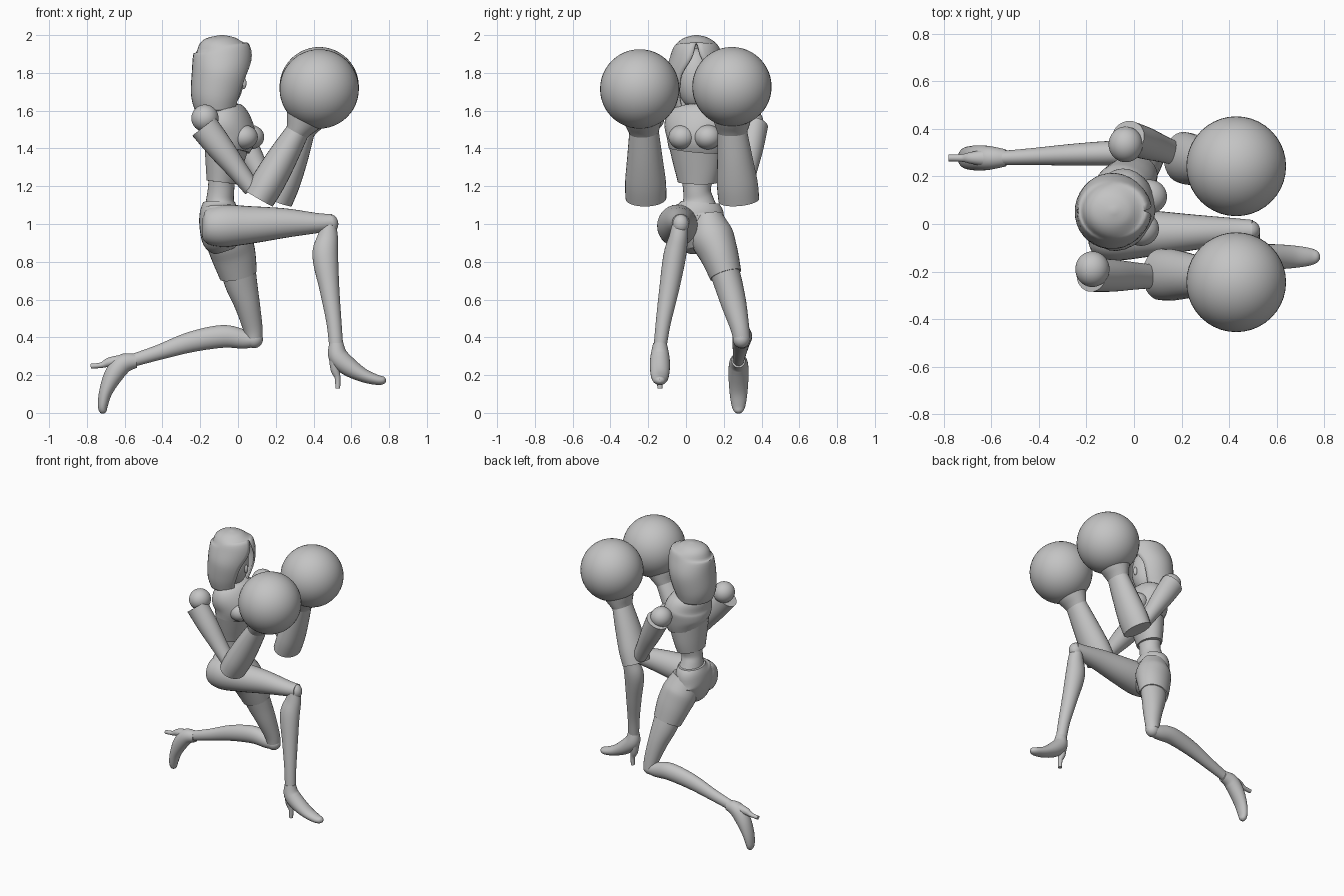
import bpy
import bmesh
from math import sin, cos, pi, radians
from mathutils import Vector, Matrix

if "Cube" in bpy.data.objects:
    bpy.data.objects.remove(bpy.data.objects["Cube"], do_unlink=True)

grey = bpy.data.materials.new("plain grey")
grey.use_nodes = True
grey.diffuse_color = (.55, .55, .55, 1)
grey.node_tree.nodes["Principled BSDF"].inputs["Base Color"].default_value = grey.diffuse_color

ACROSS = Vector((0, 1, 0))
CHEST_ACROSS = Vector((.25, .97, 0))


def finish(name, bm):
    """Turn a bmesh into a smooth-shaded, coloured object."""
    bmesh.ops.remove_doubles(bm, verts=bm.verts, dist=.0004)
    bmesh.ops.recalc_face_normals(bm, faces=bm.faces)
    mesh = bpy.data.meshes.new(name)
    bm.to_mesh(mesh)
    bm.free()
    mesh.materials.append(grey)
    obj = bpy.data.objects.new(name, mesh)
    bpy.context.collection.objects.link(obj)
    bpy.ops.object.select_all(action='DESELECT')
    obj.select_set(True)
    bpy.context.view_layer.objects.active = obj
    bpy.ops.object.shade_smooth_by_angle(angle=radians(40))
    return obj


def ball(name, centre, size):
    bm = bmesh.new()
    place = Matrix.Translation(centre) @ Matrix.Diagonal((*size, 1))
    bmesh.ops.create_uvsphere(bm, u_segments=40, v_segments=24, radius=1, matrix=place)
    return finish(name, bm)


def blend(rings, steps):
    """Catmull-Rom interpolation through the ring parameters."""
    out = []
    last = len(rings) - 1
    for i in range(last):
        p, q, r, s = (rings[max(0, min(last, i + k))] for k in (-1, 0, 1, 2))
        for j in range(steps):
            t = j / steps
            out.append([b + t * ((c - a) / 2 + t * (a - 2.5 * b + 2 * c - d / 2
                        + t * (1.5 * (b - c) + (d - a) / 2)))
                        for a, b, c, d in zip(p, q, r, s)])
    return out + [list(rings[-1])]


def loft(name, rings, across=ACROSS, steps=5, place=None, open_start=False, sides=28):
    """Skin ellipses: x, y, z, half width, half depth and optional front gap."""
    bm = bmesh.new()
    rows = blend(rings, steps)
    points = [Vector(r[:3]) for r in rows]
    loops = []
    for i, row in enumerate(rows):
        along = (points[min(i + 1, len(rows) - 1)] - points[max(i - 1, 0)]).normalized()
        u = (across - along * across.dot(along)).normalized()
        v = along.cross(u)
        gap = max(0, row[5]) if len(row) > 5 else 0
        loop = []
        for k in range(sides + 1):
            angle = -pi / 2 + gap + (2 * pi - 2 * gap) * k / sides
            loop.append(bm.verts.new(points[i] + u * row[3] * cos(angle) + v * row[4] * sin(angle)))
        loops.append(loop)
    for low, high in zip(loops, loops[1:]):
        for k in range(sides):
            bm.faces.new((low[k], low[k + 1], high[k + 1], high[k]))
    if not open_start:
        bm.faces.new(loops[0][:-1])
    bm.faces.new(loops[-1][:-1])
    if place:
        bm.transform(place)
    return finish(name, bm)


# Head: an open hood around a simple face
hood = loft("hood", [
    (-.11, .05, 1.6, .13, .115, .6), (-.11, .05, 1.68, .15, .14, .62),
    (-.09, .055, 1.8, .16, .155, .55), (-.08, .055, 1.9, .135, .155, .15),
    (-.085, .055, 1.95, .11, .125, 0), (-.085, .055, 1.985, .065, .075, 0),
    (-.085, .055, 2, .01, .01, 0)], open_start=True)
shell = hood.modifiers.new("thickness", 'SOLIDIFY')
shell.thickness = .012
shell.offset = -1
ball("face", (-.07, .05, 1.77), (.1, .1, .16))
ball("nose", (.03, .05, 1.745), (.015, .014, .03))
loft("neck", [(-.1, .065, 1.53, .07, .065), (-.09, .06, 1.6, .05, .05), (-.08, .06, 1.68, .05, .05)])

# Torso: chest plate, bust, ribs, waist and pelvis
loft("chest_plate", [
    (-.055, .055, 1.39, .15, .115), (-.05, .06, 1.46, .165, .14),
    (-.065, .06, 1.54, .175, .13), (-.09, .065, 1.6, .14, .1),
    (-.1, .065, 1.635, .06, .055)], CHEST_ACROSS)
for name, y in (("right_bust", -.02), ("left_bust", .115)):
    ball(name, (.035 + y * .25, y, 1.46), (.075, .072, .065))
loft("rib_plate", [
    (-.085, .06, 1.22, .105, .08), (-.075, .06, 1.3, .125, .095),
    (-.06, .055, 1.42, .148, .117)], CHEST_ACROSS)
loft("waist", [
    (-.09, .07, 1.04, .12, .095), (-.095, .065, 1.12, .085, .075),
    (-.09, .058, 1.18, .073, .07), (-.085, .06, 1.26, .09, .07)])
loft("pelvis", [
    (-.07, .06, .86, .06, .06), (-.085, .055, .91, .125, .1),
    (-.1, .05, 1, .165, .105), (-.1, .07, 1.07, .135, .1),
    (-.1, .075, 1.115, .1, .085)])

# Raised right leg
loft("right_thigh", [
    (-.19, -.045, .985, .04, .045), (-.165, -.045, .985, .085, .09),
    (-.08, -.045, .99, .108, .112), (.06, -.04, .995, .098, .1),
    (.25, -.035, 1.005, .075, .078), (.42, -.03, 1.005, .055, .053),
    (.5, -.028, 1.01, .045, .043)])
ball("right_knee", (.485, -.028, 1), (.046, .044, .052))
loft("right_shin", [
    (.482, -.03, 1.01, .04, .035), (.475, -.04, .93, .05, .055),
    (.462, -.06, .83, .06, .068), (.485, -.09, .65, .052, .052),
    (.508, -.12, .48, .04, .04), (.52, -.137, .35, .034, .037)])

# Kneeling left leg: short cuff, thigh, knee and shin
loft("left_short", [
    (-.08, .115, 1.04, .08, .09), (-.055, .135, .94, .115, .12),
    (-.025, .175, .84, .102, .118), (.002, .21, .73, .085, .1)])
loft("left_thigh", [
    (-.005, .195, .78, .08, .095), (.018, .225, .68, .075, .085),
    (.05, .255, .57, .066, .067), (.078, .285, .45, .05, .052),
    (.085, .295, .39, .045, .045)])
ball("left_knee", (.085, .293, .39), (.047, .045, .047))
loft("left_shin", [
    (.09, .293, .385, .04, .036), (.03, .297, .39, .046, .05),
    (-.08, .298, .405, .052, .06), (-.25, .292, .375, .046, .054),
    (-.42, .284, .32, .036, .04), (-.55, .278, .28, .03, .034)])

# High-heeled feet share one shape
for side, ankle, turn in (("right", (.515, -.138, .36), 0), ("left", (-.55, .278, .28), 85)):
    place = Matrix.Translation(ankle) @ Matrix.Rotation(radians(turn), 4, 'Y')
    loft(side + "_foot", [
        (.005, 0, .01, .036, .037), (.015, 0, -.06, .05, .052),
        (.07, 0, -.115, .053, .05), (.15, 0, -.162, .048, .036),
        (.22, 0, -.185, .038, .027), (.255, 0, -.188, .025, .02),
        (.268, 0, -.188, .008, .008)], place=place)
    loft(side + "_heel", [
        (-.005, 0, -.05, .038, .03), (0, 0, -.13, .026, .025),
        (.012, 0, -.175, .016, .015), (.013, 0, -.232, .014, .013)], place=place)


def arm(side, shoulder, top, elbow, sleeve, wrist, glove):
    """Shoulder ball, tapered upper arm, wide sleeve, cuff and round glove."""
    def span(a, b, sizes):
        a, b = Vector(a), Vector(b)
        return [(*a.lerp(b, t), w, d) for t, w, d in sizes]

    ball(side + "_shoulder", shoulder, (.072, .075, .072))
    loft(side + "_upper_arm", span(top, elbow, [
        (0, .07, .078), (.35, .068, .07), (.7, .058, .055), (1, .05, .045)]))
    loft(side + "_sleeve", span(sleeve, wrist, [
        (0, .108, .085), (.25, .108, .088), (.6, .094, .08), (1, .078, .062)]))
    loft(side + "_cuff", span(wrist, glove, [
        (-.1, .07, .055), (.06, .085, .07), (.25, .1, .095), (.5, .12, .12)]))
    ball(side + "_glove", glove, (.21, .21, .21))


arm("right", (-.175, -.19, 1.56), (-.18, -.215, 1.515), (.075, -.22, 1.185),
    (.11, -.212, 1.135), (.315, -.222, 1.49), (.43, -.245, 1.715))
arm("left", (-.035, .335, 1.54), (-.025, .365, 1.525), (.165, .3, 1.185),
    (.205, .28, 1.125), (.345, .245, 1.49), (.43, .243, 1.727))
